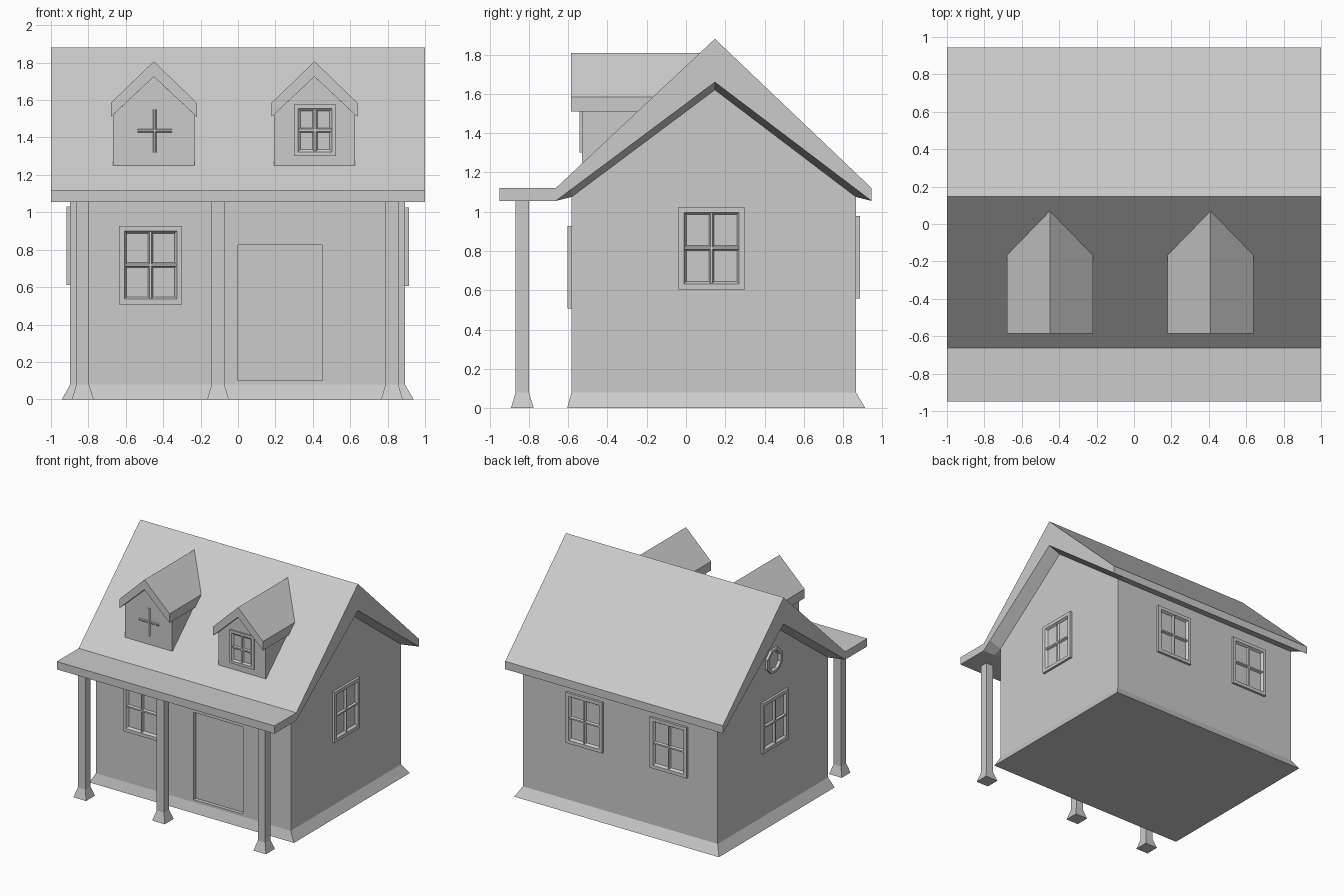
import bpy, bmesh
from math import cos, sin, pi, radians
from mathutils import Matrix, Vector

if "Cube" in bpy.data.objects:
    bpy.data.objects.remove(bpy.data.objects["Cube"])

RIDGE_Y = 0.147
X0, X1, Y0, Y1 = -0.897, 0.893, -0.583, 0.865


def loft(name, rings, cap_start=True, cap_end=True, place=None):
    """Skin a list of equal-length closed rings."""
    bm = bmesh.new()
    vs = [[bm.verts.new(p) for p in r] for r in rings]
    n = len(rings[0])
    for a, b in zip(vs, vs[1:]):
        for i in range(n):
            j = (i + 1) % n
            bm.faces.new((a[i], a[j], b[j], b[i]))
    if cap_start:
        bm.faces.new(vs[0][::-1])
    if cap_end:
        bm.faces.new(vs[-1])
    bmesh.ops.recalc_face_normals(bm, faces=bm.faces)
    if place:
        bm.transform(place)
    me = bpy.data.meshes.new(name)
    bm.to_mesh(me)
    bm.free()
    ob = bpy.data.objects.new(name, me)
    bpy.context.collection.objects.link(ob)
    return ob


def rect(x0, x1, y0, y1, z):
    return [(x0, y0, z), (x1, y0, z), (x1, y1, z), (x0, y1, z)]


def along_x(profile, x):
    return [(x, y, z) for y, z in profile]


def facing(x, y, z, degrees):
    """Placement for a part modelled facing -y."""
    return Matrix.Translation((x, y, z)) @ Matrix.Rotation(radians(degrees), 4, 'Z')


# House walls with gable ends
gable = [(Y0, 0), (Y1, 0), (Y1, 1.075), (RIDGE_Y, 1.62), (Y0, 1.075)]
walls = loft("walls", [along_x(gable, X0), along_x(gable, X1)])

# Recessed door
cutter = loft("door_cutter", [rect(0.0, 0.452, -0.8, Y0 + 0.03, 0.10),
                              rect(0.0, 0.452, -0.8, Y0 + 0.03, 0.825)])
cutter.hide_render = True
cutter.hide_viewport = True
cut = walls.modifiers.new("door_recess", 'BOOLEAN')
cut.operation = 'DIFFERENCE'
cut.solver = 'EXACT'
cut.object = cutter

# Flared skirt at the foot of the walls
loft("base_skirt", [rect(-0.942, 0.938, -0.605, 0.913, 0),
                    rect(X0, X1, Y0, Y1, 0.08)], cap_end=False)

# Main roof with flat porch extension; the soffit steps down toward the walls
top = [(0.945, 1.055), (0.945, 1.12), (RIDGE_Y, 1.88),
       (-0.663, 1.12), (-0.95, 1.12), (-0.95, 1.055), (-0.663, 1.055)]
verge = top + [(Y0, 1.115), (RIDGE_Y, 1.66), (Y1, 1.116)]
soffit = top + [(Y0, 1.075), (RIDGE_Y, 1.62), (Y1, 1.075)]
loft("main_roof", [along_x(verge, -1), along_x(soffit, X0),
                   along_x(soffit, X1), along_x(verge, 1)])

# Porch posts with flared feet
for x in (-0.83, -0.107, 0.823):
    def square(h, z):
        return rect(x - h, x + h, -0.833 - h, -0.833 + h, z)
    loft("porch_post", [square(0.058, 0), square(0.034, 0.08), square(0.034, 1.058)])


# Dormers, trimmed to the slope of the main roof
def slope_y(z):
    return -0.663 + (z - 1.12) * (RIDGE_Y + 0.663) / 0.76


for cx in (-0.45, 0.409):
    def dormer_part(name, profile, front):
        loft(name, [[(cx + x, front, z) for x, z in profile],
                    [(cx + x, slope_y(z), z) for x, z in profile]])
    dormer_part("dormer_walls", [(-0.217, 1.25), (0.217, 1.25), (0.217, 1.522),
                                 (0, 1.725), (-0.217, 1.522)], -0.53)
    dormer_part("dormer_roof", [(-0.23, 1.51), (0, 1.725), (0.23, 1.51),
                                (0.23, 1.585), (0, 1.807), (-0.23, 1.585)], -0.585)


# Window parts, modelled facing -y around the origin
def muntins(w, h, place, lift=0.012, base=0.013):
    for half, axis in ((w, 0), (h, 1)):
        rings = []
        for s in (-half, half):
            pts = [(-base, 0), (-base * 0.45, -lift), (base * 0.45, -lift), (base, 0)]
            rings.append([(s, d, p) if axis == 0 else (p, d, s) for p, d in pts])
        loft("window_bar", rings, place=place)


def frame(shape, steps, place):
    loft("window_frame", [[(u, -d, v) for u, v in shape(inset)] for inset, d in steps],
         False, False, place)


def window(w, h, place, depth=0.02, border=0.028):
    def shape(i):
        a, b = w / 2 - i, h / 2 - i
        return [(-a, -b), (a, -b), (a, b), (-a, b)]
    frame(shape, [(0, 0), (0, depth), (border, depth), (border + 0.012, 0)], place)
    muntins(w / 2 - border, h / 2 - border, place, depth * 0.75)


# House windows: front, right, left and two at the back
for x, y, z, turn in ((-0.467, Y0, 0.718, 0), (X1, 0.13, 0.815, 90),
                      (X0, 0.13, 0.822, -90), (0.32, Y1, 0.768, 180),
                      (-0.455, Y1, 0.768, 180)):
    window(0.337, 0.42, facing(x, y, z, turn))

# Dormer windows: one framed, one with only bars showing
window(0.225, 0.275, facing(0.412, -0.53, 1.439, 0), 0.012, 0.022)
muntins(0.092, 0.115, facing(-0.445, -0.53, 1.436, 0), 0.006, 0.01)

# Octagonal attic window on the left gable


def octagon(i):
    r = 0.105 - i
    return [(r * cos(pi / 8 + k * pi / 4), r * sin(pi / 8 + k * pi / 4)) for k in range(8)]


frame(octagon, [(0, 0), (0, 0.02), (0.022, 0.02), (0.032, 0)], facing(X0, 0.14, 1.33, -90))
